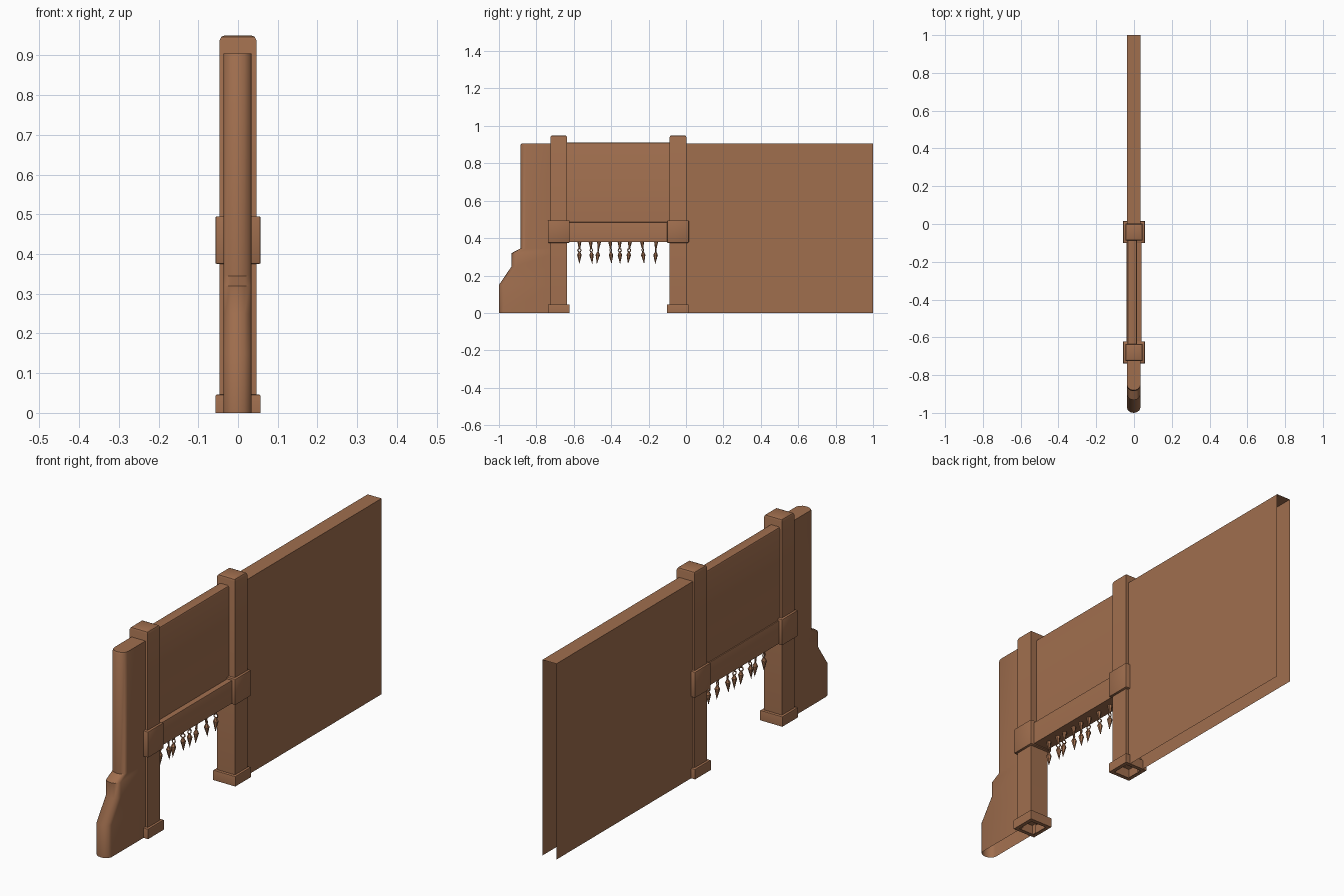
import bpy, bmesh, math
from mathutils import Matrix, Vector

cube = bpy.data.objects.get("Cube")
if cube:
    bpy.data.objects.remove(cube)

# Single brown material
brown = bpy.data.materials.new("warm_brown")
brown.use_nodes = True
COLOR = (0.35, 0.156, 0.076, 1)
brown.diffuse_color = COLOR
brown.node_tree.nodes["Principled BSDF"].inputs["Base Color"].default_value = COLOR


def finish(name, bm, smooth=None):
    mesh = bpy.data.meshes.new(name)
    bm.to_mesh(mesh)
    bm.free()
    obj = bpy.data.objects.new(name, mesh)
    bpy.context.collection.objects.link(obj)
    mesh.materials.append(brown)
    if smooth:
        bpy.ops.object.select_all(action='DESELECT')
        obj.select_set(True)
        bpy.context.view_layer.objects.active = obj
        bpy.ops.object.shade_smooth_by_angle(angle=math.radians(smooth))
    return obj


def box(name, xs, ys, zs, bevel=0, bevel_rule=None, open_rule=None, rim=0):
    """Box with optional bevelled edges and faces left open by a rule."""
    bm = bmesh.new()
    bmesh.ops.create_cube(bm, size=1)
    for v in bm.verts:
        v.co = [r[0] + (c + 0.5) * (r[1] - r[0]) for c, r in zip(v.co, (xs, ys, zs))]
    bm.normal_update()
    if bevel:
        edges = [e for e in bm.edges if bevel_rule is None or bevel_rule(e)]
        bmesh.ops.bevel(bm, geom=edges, offset=bevel, segments=2, profile=0.5, affect='EDGES')
        bm.normal_update()
    if open_rule:
        faces = [f for f in bm.faces if open_rule(f.normal)]
        if rim:
            bmesh.ops.inset_region(bm, faces=faces, thickness=rim)
        bmesh.ops.delete(bm, geom=faces, context='FACES')
    return finish(name, bm, 25 if bevel else None)


def is_bottom(n):
    return n.z < -0.99


def top_edge(e):
    return any(f.normal.z > 0.9 for f in e.link_faces)


def long_top_edge(e):
    return top_edge(e) and abs(e.verts[0].co.y - e.verts[1].co.y) > 0.1


# Long rear wall, open underneath and at its far end
WALL = (-0.037, 0.034)
box("rear_wall", WALL, (-0.02, 1.0), (0, 0.905),
    open_rule=lambda n: is_bottom(n) or abs(n.y) > 0.9)

# Front wall with stepped foot and rounded nose
steps = [(0, -1.0), (0.15, -1.0), (0.25, -0.932), (0.32, -0.932),
         (0.345, -0.885), (0.898, -0.885), (0.905, -0.88)]
SEGS, NOSE = 6, 0.028
mid, half = sum(WALL) / 2, (WALL[1] - WALL[0]) / 2
bm = bmesh.new()
rings = []
for z, y in steps:
    arc = [(mid - half * math.cos(math.pi * i / SEGS),
            y + NOSE - NOSE * math.sin(math.pi * i / SEGS)) for i in range(SEGS + 1)]
    outline = [(WALL[0], -0.7)] + arc + [(WALL[1], -0.7)]
    rings.append([bm.verts.new((px, py, z)) for px, py in outline])
for low, high in zip(rings, rings[1:]):
    for i in range(len(low) - 1):
        bm.faces.new((low[i], low[i + 1], high[i + 1], high[i]))
bm.faces.new(rings[-1])
finish("front_wall", bm, 35)

# Two gate pillars with collars and feet
for label, y in (("front", -0.68), ("rear", -0.043)):
    box(label + "_pillar", (-0.046, 0.046), (y - 0.045, y + 0.045), (0, 0.95),
        0.012, top_edge, is_bottom)
    wide, span = (-0.057, 0.057), (y - 0.058, y + 0.058)
    box(label + "_collar", wide, span, (0.375, 0.495), 0.004)
    box(label + "_foot", wide, span, (0, 0.046), 0.004, top_edge, is_bottom, rim=0.025)

# Panel and lintel above the opening
box("gate_panel", (-0.035, 0.015), (-0.66, -0.06), (0.40, 0.912), 0.008, long_top_edge)
box("lintel", (-0.04, 0.04), (-0.66, -0.06), (0.38, 0.486), 0.004, long_top_edge)


def cone(bm, r1, r2, z1, z2, sides=6):
    bmesh.ops.create_cone(bm, cap_ends=True, segments=sides, radius1=r1, radius2=r2,
                          depth=z2 - z1, matrix=Matrix.Translation((0, 0, (z1 + z2) / 2)))


def ring(bm, z, radius, tube, turn, major=8, minor=4):
    """Small chain link standing upright."""
    spin = Matrix.Rotation(turn, 3, 'Z')
    grid = []
    for i in range(major):
        a = 2 * math.pi * i / major
        loop = []
        for j in range(minor):
            b = 2 * math.pi * j / minor
            r = radius + tube * math.cos(b)
            loop.append(bm.verts.new(spin @ Vector(
                (tube * math.sin(b), r * math.cos(a), r * math.sin(a))) + Vector((0, 0, z))))
        grid.append(loop)
    for i in range(major):
        n = (i + 1) % major
        for j in range(minor):
            m = (j + 1) % minor
            bm.faces.new((grid[i][j], grid[n][j], grid[n][m], grid[i][m]))


# Hanging spikes: peg, link and pointed drop
for i, y in enumerate((-0.57, -0.51, -0.465, -0.405, -0.355, -0.3, -0.235, -0.16)):
    bm = bmesh.new()
    cone(bm, 0.004, 0.011, -0.035, 0.005)
    ring(bm, -0.043, 0.009, 0.003, i * 0.7)
    cone(bm, 0.012, 0.003, -0.068, -0.05)
    cone(bm, 0.0, 0.012, -0.117, -0.068)
    bmesh.ops.recalc_face_normals(bm, faces=bm.faces)
    tilt = Matrix.Rotation(0.1 * math.sin(i * 2.3), 4, 'X')
    bm.transform(Matrix.Translation((0, y, 0.378)) @ tilt)
    finish("hanging_spike_%d" % (i + 1), bm)
